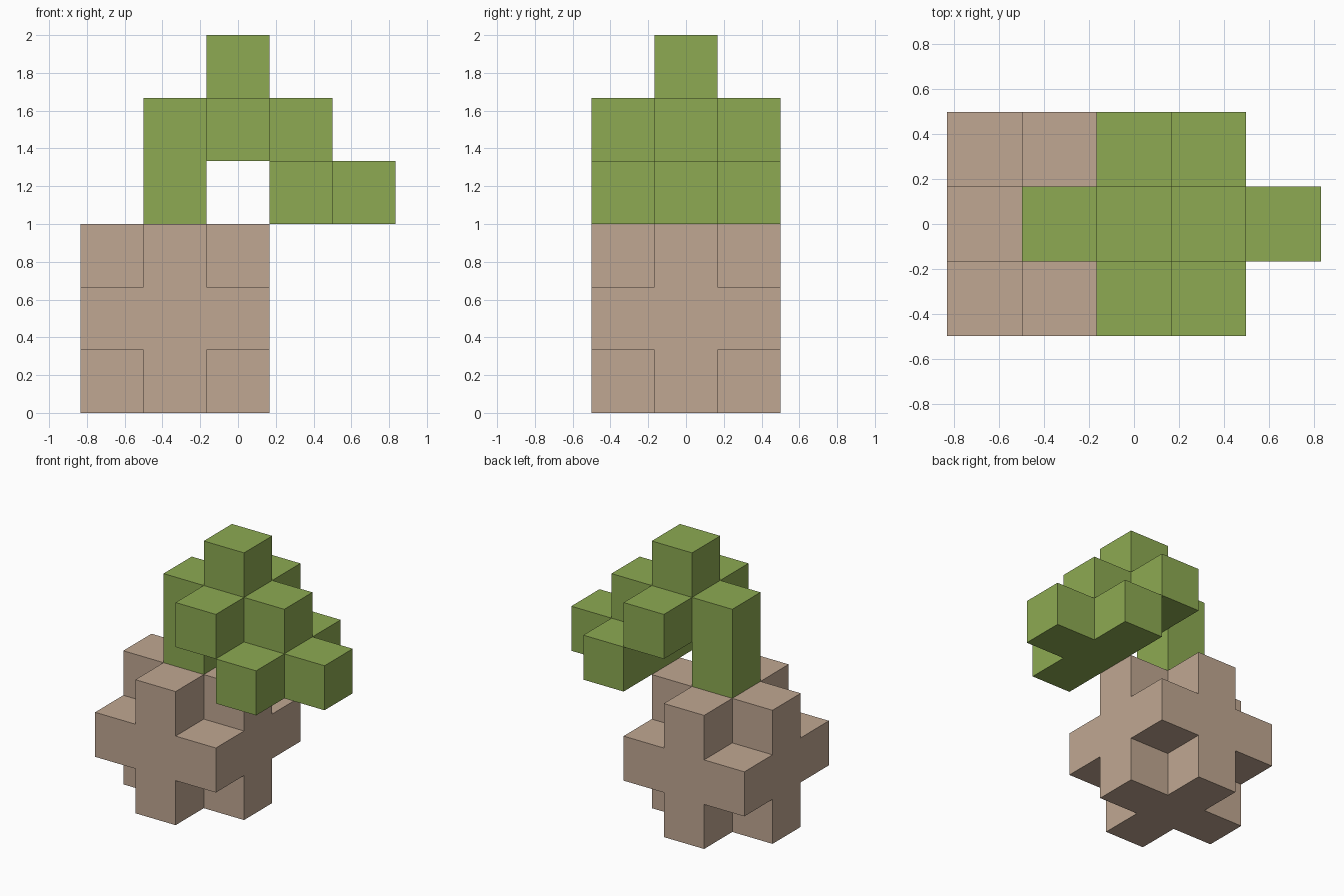
import bpy
import bmesh
from itertools import product
from mathutils import Vector

if "Cube" in bpy.data.objects:
    bpy.data.objects.remove(bpy.data.objects["Cube"], do_unlink=True)

U = 1 / 3  # edge of one block


def material(name, rgb):
    mat = bpy.data.materials.new(name)
    mat.use_nodes = True
    color = (*rgb, 1)
    mat.diffuse_color = color
    mat.node_tree.nodes["Principled BSDF"].inputs["Base Color"].default_value = color
    return mat


def block_part(name, cells, occupied, mat):
    """Skin a set of grid cells, leaving out faces shared with a neighbour."""
    bm = bmesh.new()
    for cell in cells:
        centre = Vector(cell)
        for axis, sign in product(range(3), (-1, 1)):
            n = Vector((0, 0, 0))
            n[axis] = sign
            if tuple(int(c) for c in centre + n) in occupied:
                continue
            a = Vector((0, 0, 0))
            a[(axis + 1) % 3] = 1
            b = n.cross(a)
            mid = centre + n / 2 + Vector((0, 0, 0.5))
            corners = [(-a - b), (a - b), (a + b), (b - a)]
            bm.faces.new([bm.verts.new((mid + c / 2) * U) for c in corners])
    bmesh.ops.remove_doubles(bm, verts=bm.verts, dist=0.001)
    # Join coplanar squares into clean flat faces
    bmesh.ops.dissolve_limit(bm, angle_limit=0.01, verts=bm.verts, edges=bm.edges)
    mesh = bpy.data.meshes.new(name)
    bm.to_mesh(mesh)
    bm.free()
    mesh.materials.append(mat)
    obj = bpy.data.objects.new(name, mesh)
    bpy.context.collection.objects.link(obj)


# Base: a three-block cube with its eight corners removed
base = {(x - 1, y, z + 1) for x, y, z in product((-1, 0, 1), repeat=3)
        if abs(x) + abs(y) + abs(z) < 3}

# Foliage: bent stem, cross-shaped canopy, top block and drooping tip
stem = {(-1, 0, 3)}
canopy = {(x, y, 4) for x, y in product((-1, 0, 1), repeat=2) if abs(x) + abs(y) < 2}
droop = {(1, y, 3) for y in (-1, 0, 1)} | {(2, 0, 3)}
foliage = stem | canopy | droop | {(0, 0, 5)}

occupied = base | foliage
block_part("base", base, occupied, material("tan brown", (0.527, 0.386, 0.287)))
block_part("foliage", foliage, occupied, material("leaf green", (0.266, 0.402, 0.084)))
